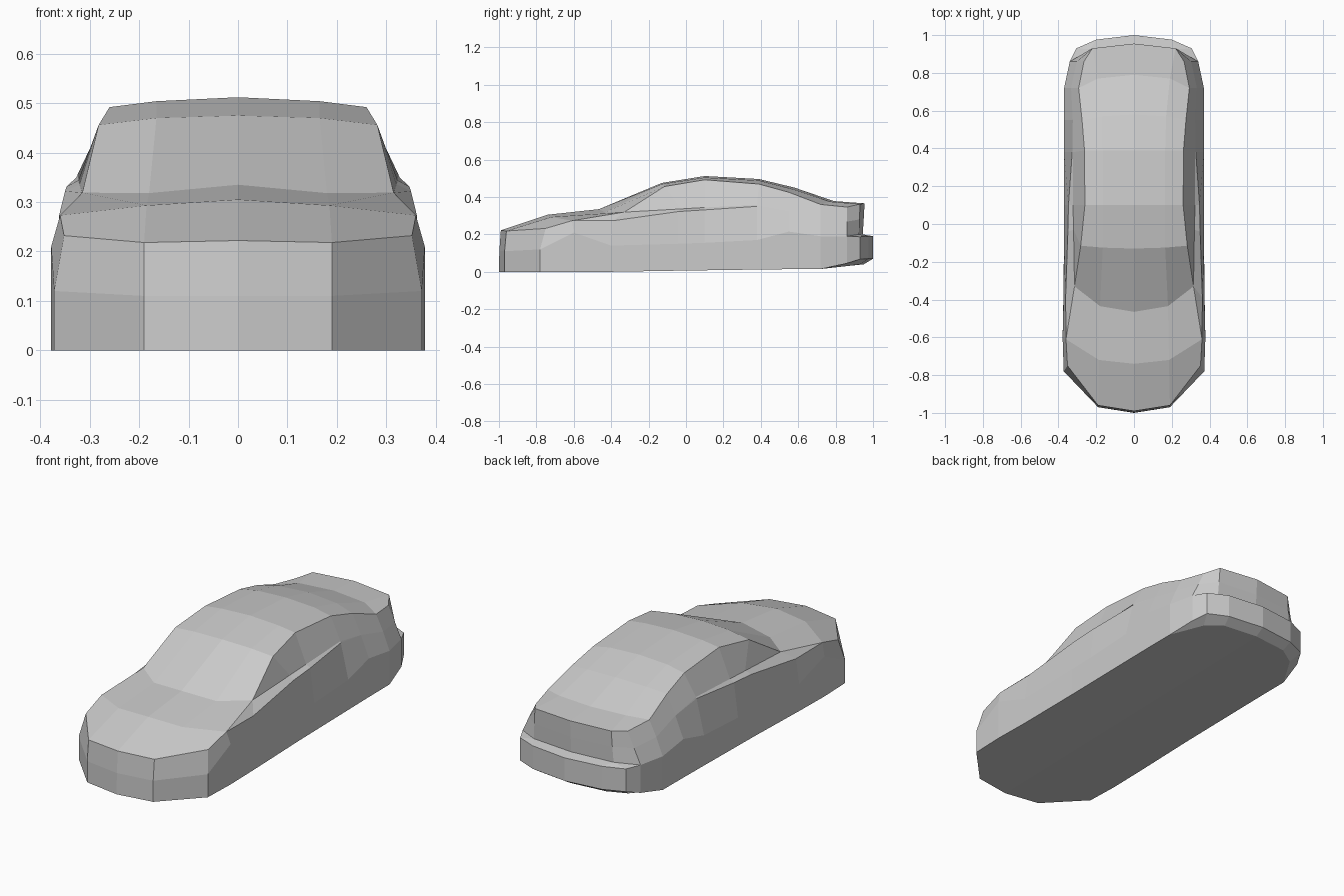
import bpy, bmesh

# Lengthwise rails of the right half, nose to tail (one point per station)
centre = [(0, -.99, .222), (0, -.74, .305), (0, -.465, .335), (0, -.13, .475), (0, .10, .512),
          (0, .39, .496), (0, .58, .45), (0, .79, .378), (0, .955, .366)]
crown = [(.19, -.96, .218), (.185, -.72, .293), (.18, -.435, .318), (.165, -.125, .47), (.165, .10, .504),
         (.165, .39, .488), (.17, .57, .442), (.19, .77, .375), (.22, .93, .362)]
roof_edge = [(.352, -.75, .232), (.36, -.61, .273), (.315, -.33, .319), (.282, -.115, .456), (.26, .10, .492),
             (.262, .39, .469), (.275, .55, .425), (.293, .72, .36), (.265, .86, .346)]
window_base = [(.352, -.75, .232), (.36, -.61, .273), (.315, -.33, .319), (.32, -.03, .336), (.323, .10, .344),
               (.324, .38, .357), (.324, .55, .325), (.333, .72, .28), (.303, .86, .268)]
shoulder = [(.352, -.75, .232), (.36, -.61, .273), (.362, -.39, .273), (.35, -.04, .322), (.347, .10, .331),
            (.327, .38, .350), (.324, .55, .325), (.333, .72, .28), (.303, .86, .268)]
crease = [(.372, -.78, .12), (.378, -.60, .21), (.373, -.40, .14), (.37, -.04, .15), (.37, .10, .155),
          (.37, .38, .17), (.37, .55, .215), (.37, .72, .19), (.34, .86, .19)]
sill = [(.372, -.78, 0), (.378, -.60, 0), (.374, -.40, 0), (.37, -.04, .006), (.37, .10, .008),
        (.37, .38, .012), (.37, .55, .014), (.37, .72, .015), (.34, .86, .045)]

# Nose rows, top to bottom
nose = [[centre[0], crown[0], roof_edge[0]],
        [(0, -.998, .11), (.19, -.97, .11), crease[0]],
        [(0, -1, 0), (.19, -.97, 0), sill[0]]]

# Tail panel, bumper ledge and bumper rows, top to bottom
tail = [[centre[8], crown[8], crown[8], roof_edge[8]],
        [(0, .95, .28), (.225, .928, .28), (.225, .928, .28), shoulder[8]],
        [(0, .945, .20), (.23, .925, .20), (.23, .925, .20), crease[8]],
        [(0, 1, .19), (.20, .976, .19), (.305, .93, .187), crease[8]],
        [(0, 1, .07), (.20, .976, .07), (.305, .93, .068), sill[8]],
        [(0, .95, .04), (.19, .93, .04), (.28, .875, .032), sill[7]]]

# Underside outline
floor = nose[2][:2] + sill[:8] + tail[5][2::-1]

bm = bmesh.new()


def face(points, side):
    pts = list(dict.fromkeys(points))
    if len(pts) > 2:
        bm.faces.new([bm.verts.new((side * x, y, z)) for x, y, z in pts])


def skin(rows, side):
    for a, b in zip(rows, rows[1:]):
        for i in range(len(a) - 1):
            face([a[i], a[i + 1], b[i + 1], b[i]], side)


# Both halves of the shell
for side in (1, -1):
    skin([centre, crown, roof_edge, window_base, shoulder, crease, sill], side)
    skin(nose, side)
    skin(tail, side)
    face(floor, side)

bmesh.ops.remove_doubles(bm, verts=bm.verts, dist=.0005)
bmesh.ops.recalc_face_normals(bm, faces=bm.faces)
mesh = bpy.data.meshes.new("car_body")
bm.to_mesh(mesh)
bm.free()
bpy.context.collection.objects.link(bpy.data.objects.new("car_body", mesh))
